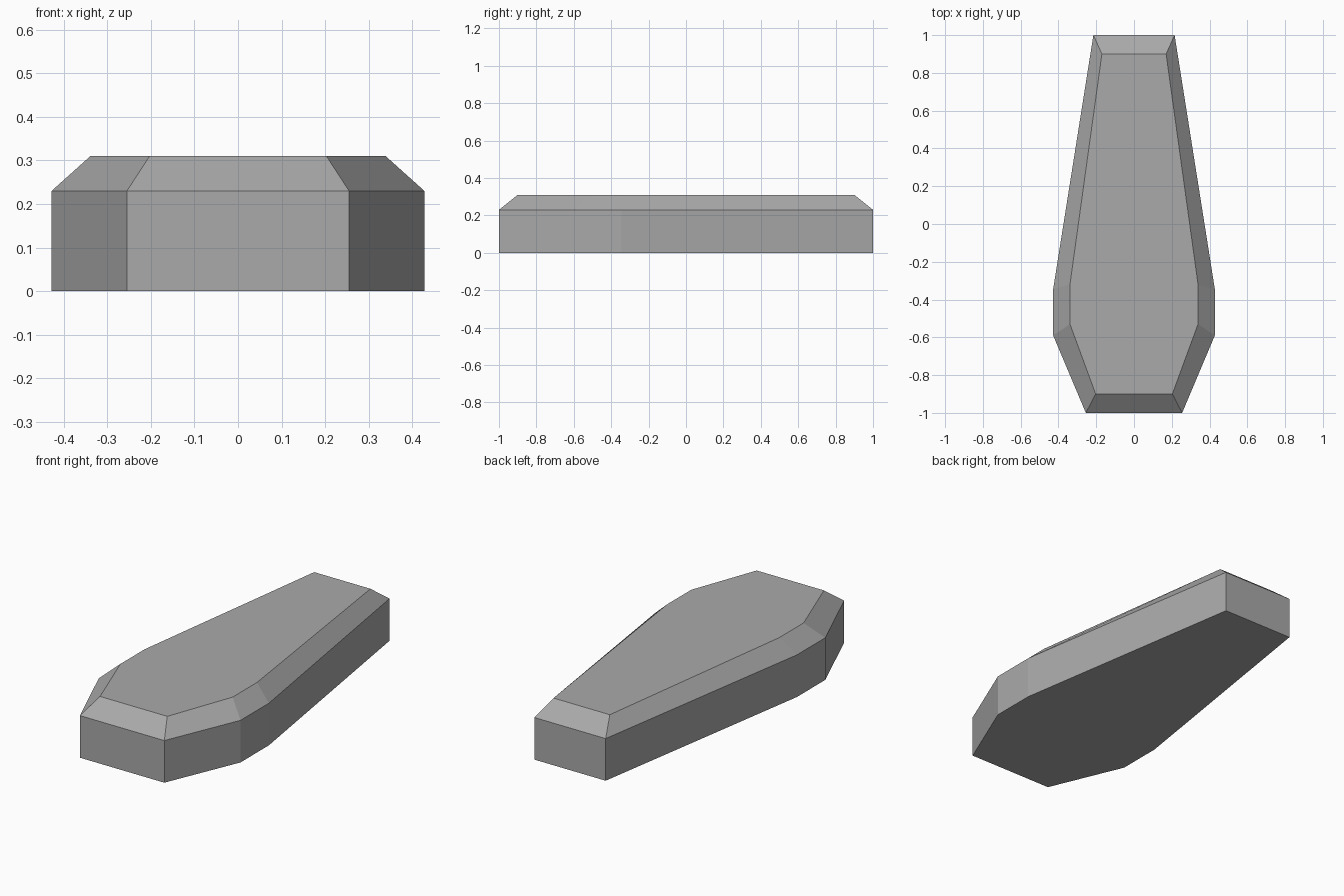
import bpy
import bmesh

cube = bpy.data.objects.get("Cube")
if cube:
    bpy.data.objects.remove(cube, do_unlink=True)

# Plain grey stone
stone = bpy.data.materials.new("grey_stone")
stone.use_nodes = True
colour = (0.4, 0.4, 0.4, 1)
stone.diffuse_color = colour
stone.node_tree.nodes["Principled BSDF"].inputs["Base Color"].default_value = colour

# Half outlines on the +x side, front to back
RIM = [(0.255, -1), (0.428, -0.59), (0.428, -0.345), (0.215, 1)]
LID = [(0.203, -0.9), (0.339, -0.53), (0.339, -0.32), (0.17, 0.9)]


def ring(bm, half, z):
    """Mirror a half outline into a closed counter-clockwise loop of vertices."""
    outline = half + [(-x, y) for x, y in reversed(half)]
    return [bm.verts.new((x, y, z)) for x, y in outline]


# Coffin body: straight walls, then a bevelled lid
bm = bmesh.new()
rings = [ring(bm, RIM, 0), ring(bm, RIM, 0.23), ring(bm, LID, 0.31)]
for low, high in zip(rings, rings[1:]):
    for i in range(len(low)):
        j = (i + 1) % len(low)
        bm.faces.new((low[i], low[j], high[j], high[i]))
bm.faces.new(rings[-1])
bm.faces.new(reversed(rings[0]))
bmesh.ops.recalc_face_normals(bm, faces=bm.faces[:])

mesh = bpy.data.meshes.new("coffin")
bm.to_mesh(mesh)
bm.free()
mesh.materials.append(stone)
coffin = bpy.data.objects.new("coffin", mesh)
bpy.context.collection.objects.link(coffin)
